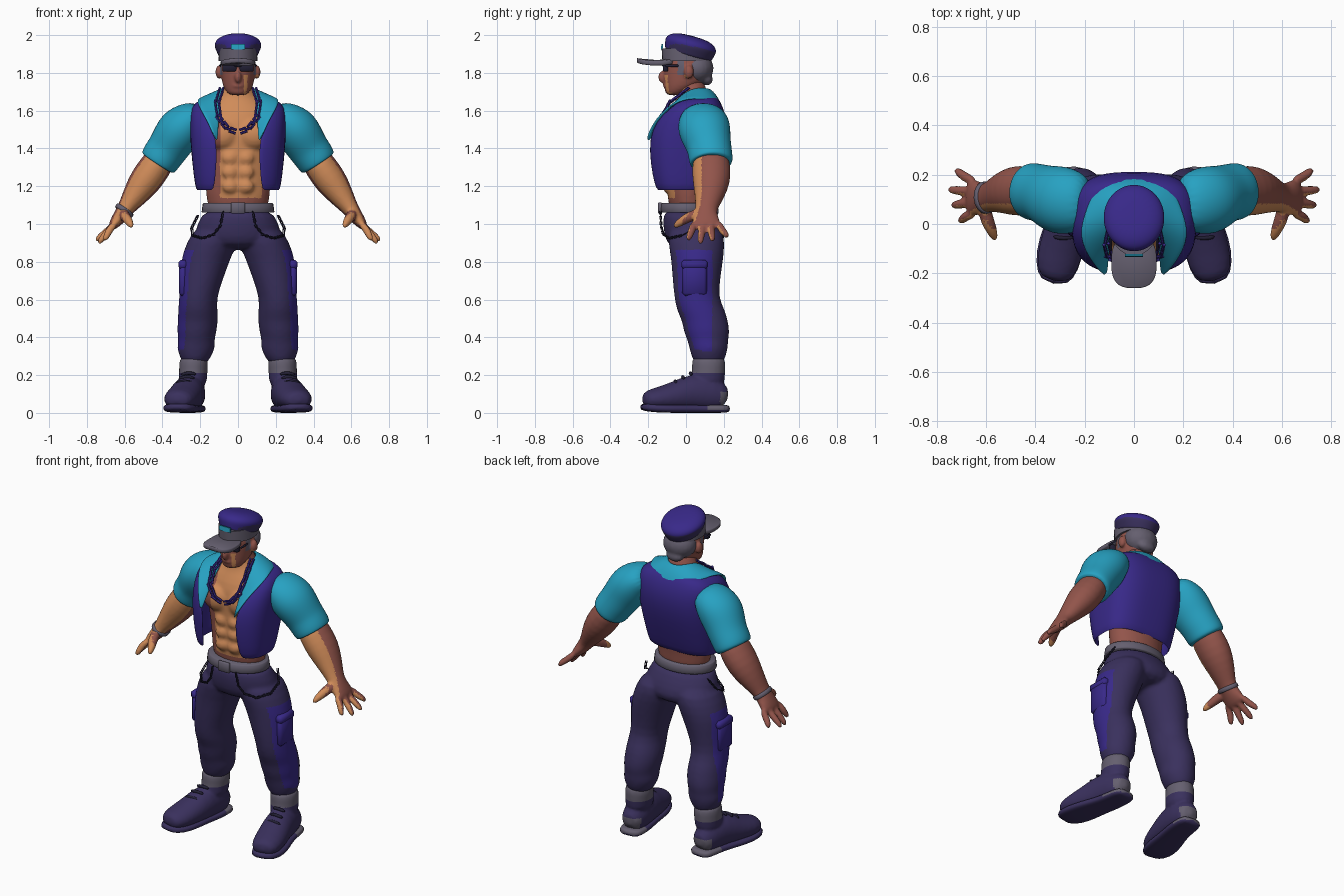
import bpy, bmesh, math
from mathutils import Vector, Matrix

cube = bpy.data.objects.get("Cube")
if cube:
    bpy.data.objects.remove(cube, do_unlink=True)


def material(name, *rgb):
    m = bpy.data.materials.new(name)
    m.use_nodes = True
    m.diffuse_color = (*rgb, 1)
    m.node_tree.nodes["Principled BSDF"].inputs["Base Color"].default_value = (*rgb, 1)
    return m


teal = material("teal cloth", .02, .36, .54)
blue = material("blue cloth", .04, .022, .25)
purple = material("dark purple cloth", .042, .03, .11)
grey = material("warm grey", .13, .115, .16)
tan = material("tan skin", .63, .26, .1)
brown = material("brown skin", .29, .09, .07)
black = material("near black", .016, .014, .035)

Y, Z = Vector((0, 1, 0)), Vector((0, 0, 1))


def spow(v, p):
    return math.copysign(abs(v) ** p, v)


def tube(bm, pts, n=16, p=1.0, up=Y, flat=False):
    """Closed loft through (x, y, z, side radius, up radius) rings."""
    centres = [Vector(q[:3]) for q in pts]
    rings = []
    for i, q in enumerate(pts):
        t = Z if flat else (centres[min(i + 1, len(pts) - 1)] - centres[max(i - 1, 0)]).normalized()
        u = (up - t * t.dot(up)).normalized()
        s = u.cross(t)
        ring = []
        for k in range(n):
            a = math.tau * k / n
            off = s * q[3] * spow(math.cos(a), p) + u * q[4] * spow(math.sin(a), p)
            ring.append(bm.verts.new(centres[i] + off))
        rings.append(ring)
    for r, s in zip(rings, rings[1:]):
        for k in range(n):
            bm.faces.new((r[k], r[(k + 1) % n], s[(k + 1) % n], s[k]))
    bm.faces.new(rings[0])
    bm.faces.new(rings[-1])


def sheet(bm, rows):
    """Open surface through rows of points."""
    grid = [[bm.verts.new(c) for c in row] for row in rows]
    for r, s in zip(grid, grid[1:]):
        for k in range(len(r) - 1):
            bm.faces.new((r[k], r[k + 1], s[k + 1], s[k]))


def ball(bm, loc, size):
    mat = Matrix.LocRotScale(Vector(loc), None, Vector(size))
    bmesh.ops.create_uvsphere(bm, u_segments=20, v_segments=12, radius=1, matrix=mat)


def box(bm, loc, size, tilt=0):
    mat = Matrix.LocRotScale(Vector(loc), Matrix.Rotation(tilt, 3, 'X'), Vector(size))
    bmesh.ops.create_cube(bm, size=1, matrix=mat)


def finish(name, bm, mats, rule=None, mirror=False, thick=0, sub=0, fuse=0, bevel=0):
    """Bake modifiers, then colour faces by rule(centre, normal)."""
    bmesh.ops.recalc_face_normals(bm, faces=bm.faces)
    me = bpy.data.meshes.new(name)
    bm.to_mesh(me)
    bm.free()
    ob = bpy.data.objects.new(name, me)
    bpy.context.collection.objects.link(ob)
    if mirror:
        ob.modifiers.new("mirror", 'MIRROR').use_clip = True
    if thick:
        ob.modifiers.new("solid", 'SOLIDIFY').thickness = thick
    if bevel:
        ob.modifiers.new("bevel", 'BEVEL').width = bevel
    if sub:
        ob.modifiers.new("sub", 'SUBSURF').levels = sub
    if fuse:
        ob.modifiers.new("fuse", 'REMESH').voxel_size = fuse
        smooth = ob.modifiers.new("smooth", 'SMOOTH')
        smooth.factor, smooth.iterations = .5, 4
    done = bpy.data.meshes.new_from_object(ob.evaluated_get(bpy.context.evaluated_depsgraph_get()))
    ob.modifiers.clear()
    ob.data = done
    done.materials.clear()
    for m in mats:
        done.materials.append(m)
    for f in done.polygons:
        f.material_index = rule(f.center, f.normal) if rule else 0
    done.shade_smooth()
    done.set_sharp_from_angle(angle=math.radians(50))


# Bare torso with chest and stomach muscles
bm = bmesh.new()
tube(bm, [(0, .02, 1.05, .165, .11), (0, .01, 1.15, .168, .11), (0, .02, 1.3, .18, .125),
          (0, .03, 1.45, .215, .15), (0, .035, 1.55, .225, .145), (0, .04, 1.62, .19, .115),
          (0, .04, 1.67, .1, .085), (0, .025, 1.74, .07, .075), (0, .01, 1.78, .065, .07)], 24, flat=True)
for s in (-1, 1):
    ball(bm, (s * .085, -.085, 1.475), (.092, .055, .08))
    for z in (1.35, 1.275, 1.2):
        ball(bm, (s * .042, -.1, z), (.042, .024, .036))


def chest(c, n):
    return int(n.y > -.35 or c.x < -.095 or c.x > .125 or c.z < 1.135)


finish("torso", bm, [tan, brown], chest, sub=1, fuse=.011)

# Head with nose, brow, lips and ears
bm = bmesh.new()
tube(bm, [(0, -.065, 1.68, .045, .037), (0, -.05, 1.7, .062, .062), (0, -.02, 1.73, .082, .097),
          (0, 0, 1.78, .09, .122), (0, .005, 1.84, .096, .127), (0, .01, 1.9, .094, .122)], 20, flat=True)
ball(bm, (0, -.126, 1.778), (.018, .022, .032))
ball(bm, (0, -.112, 1.85), (.07, .02, .013))
ball(bm, (0, -.108, 1.732), (.032, .014, .012))
for s in (-1, 1):
    ball(bm, (s * .1, .015, 1.805), (.02, .026, .036))


def face(c, n):
    if c.z > 1.79 and abs(c.x) > .075 and -.045 < c.y < -.012:
        return 2
    return 0 if .3 < n.x < .7 and n.y < -.3 and c.x > .03 and c.z < 1.79 else 1


finish("head", bm, [tan, brown, grey], face, sub=1, fuse=.007)

bm = bmesh.new()
ball(bm, (0, .058, 1.825), (.1, .088, .085))
ball(bm, (0, .11, 1.765), (.055, .032, .032))
finish("hair", bm, [grey], fuse=.009)

# Sunglasses
bm = bmesh.new()
box(bm, (.045, -.108, 1.83), (.075, .028, .045))
box(bm, (.095, -.075, 1.838), (.01, .07, .014))
box(bm, (.006, -.12, 1.838), (.03, .012, .012))
finish("sunglasses", bm, [black], mirror=True, bevel=.006)

# Peaked cap
bm = bmesh.new()
tube(bm, [(0, 0, -.028, .1, .122), (0, 0, -.005, .108, .13), (0, 0, .022, .121, .138), (0, 0, .045, .127, .141),
          (0, 0, .07, .112, .124), (0, 0, .09, .06, .07)], 24, flat=True)
bmesh.ops.transform(bm, verts=bm.verts,
                    matrix=Matrix.Translation((0, .015, 1.908)) @ Matrix.Rotation(-.27, 4, 'X'))
finish("cap_crown", bm, [blue, purple], lambda c, n: int(n.z < -.12), sub=2)
bm = bmesh.new()
tube(bm, [(0, .005, 1.862, .103, .13), (0, -.002, 1.93, .1, .127)], 32, flat=True)
finish("cap_band", bm, [grey])
bm = bmesh.new()
tube(bm, [(0, -.155, z, .092, .105) for z in (1.855, 1.88)], 32, .7, flat=True)
for v in bm.verts:
    v.co.z -= 1.8 * v.co.x ** 2
finish("cap_peak", bm, [grey], bevel=.004)
bm = bmesh.new()
box(bm, (0, -.127, 1.938), (.075, .009, .028), -.1)
finish("cap_badge", bm, [teal])

# Open vest: half rings from the back middle to the front edge, mirrored
bm = bmesh.new()
rows = []
for z, front, back, rx, edge in ((1.175, -.17, .13, .222, .13), (1.25, -.19, .155, .235, .12),
                                 (1.4, -.207, .2, .25, .11), (1.5, -.195, .215, .255, .13),
                                 (1.58, -.155, .21, .255, .17), (1.645, -.08, .185, .24, .2),
                                 (1.675, -.02, .16, .15, .1)):
    end = math.pi - math.asin((edge / rx) ** (1 / .7))
    mid, ry = (front + back) / 2, (back - front) / 2
    rows.append([(rx * spow(math.sin(end * k / 16), .7), mid + ry * spow(math.cos(end * k / 16), .7), z)
                 for k in range(17)])
sheet(bm, rows)
finish("vest", bm, [blue], mirror=True, thick=.014, sub=1)

# Wide shirt collar
bm = bmesh.new()
inner = [(0, .135, 1.715), (.075, .09, 1.73), (.088, .0, 1.715), (.09, -.07, 1.64), (.1, -.14, 1.54), (.105, -.2, 1.44)]
outer = [(0, .2, 1.61), (.15, .185, 1.635), (.19, .08, 1.675), (.235, -.05, 1.665), (.165, -.17, 1.56), (.115, -.215, 1.45)]
sheet(bm, [[Vector(a).lerp(Vector(b), t) + Z * .02 * math.sin(t * math.pi) * (1 - k / 5)
            for k, (a, b) in enumerate(zip(inner, outer))] for t in (0, .33, .67, 1)])
finish("collar", bm, [teal], mirror=True, thick=.014, sub=2)

# Sleeves with a rolled cuff
bm = bmesh.new()
tube(bm, [(.18, .09, 1.59, .06, .09), (.24, .09, 1.56, .1, .13), (.305, .095, 1.505, .127, .143),
          (.35, .115, 1.435, .115, .125), (.375, .125, 1.395, .11, .118), (.405, .13, 1.355, .108, .118),
          (.422, .135, 1.325, .104, .115), (.427, .135, 1.318, .09, .1)], 20)
finish("sleeves", bm, [teal], mirror=True, sub=2)

# Forearms and hands
bm = bmesh.new()
tube(bm, [(.38, .13, 1.39, .08, .09), (.44, .135, 1.3, .088, .105), (.49, .135, 1.23, .09, .103),
          (.54, .125, 1.16, .072, .083), (.585, .11, 1.095, .05, .062), (.61, .105, 1.06, .042, .058),
          (.64, .105, 1.02, .035, .075), (.675, .11, .975, .022, .08)])
for root, tip, x, z in ((.045, .01, .71, .91), (.09, .075, .74, .893), (.13, .14, .752, .905), (.17, .22, .725, .925)):
    tube(bm, [(.645, root, 1.01, .022, .022), (.685, root * .6 + tip * .4, .965, .022, .022),
              (x - .015, root * .2 + tip * .8, z + .025, .02, .02), (x, tip, z, .011, .011)], 8)
tube(bm, [(.61, .08, 1.06, .03, .03), (.598, .02, 1.04, .032, .032), (.575, -.03, 1.01, .025, .025),
          (.56, -.068, .982, .014, .014)], 8, up=Z)
finish("arms", bm, [tan, brown], lambda c, n: int(n.y > -.47 and c.y > -.02), mirror=True, sub=1, fuse=.008)
bm = bmesh.new()
tube(bm, [(-.595, .108, 1.08, .054, .066), (-.609, .106, 1.06, .053, .066)])
finish("bracelet", bm, [grey], bevel=.004)

# Trousers
bm = bmesh.new()
tube(bm, [(0, .005, 1.09, .182, .13), (0, .03, 1.0, .215, .152), (0, .05, .93, .24, .166),
          (0, .05, .86, .18, .13)], 24, flat=True)
for s in (-1, 1):
    tube(bm, [(s * x, y, z, a, b) for x, y, z, a, b in (
        (.11, .05, 1.0, .11, .145), (.137, .055, .9, .137, .152), (.17, .06, .82, .132, .14),
        (.193, .055, .71, .116, .128), (.212, .055, .61, .1, .118), (.213, .08, .54, .106, .13),
        (.212, .1, .49, .107, .122), (.218, .11, .43, .106, .124), (.22, .115, .385, .095, .108),
        (.222, .12, .345, .104, .104), (.225, .12, .3, .085, .092), (.23, .12, .25, .06, .07))], 20, flat=True)


def trouser(c, n):
    return int(n.x * spow(c.x, 0) > .65 and .33 < c.z < .86 and c.y < .14)


finish("trousers", bm, [purple, blue], trouser, sub=1, fuse=.011)
bm = bmesh.new()
box(bm, (.29, .045, .71), (.045, .13, .18))
box(bm, (.291, .045, .785), (.05, .14, .05))
finish("cargo_pockets", bm, [blue], mirror=True, bevel=.014)

# Belt and buckle
bm = bmesh.new()
tube(bm, [(0, .005, 1.06, .193, .142), (0, .005, 1.11, .187, .136)], 32, flat=True)
box(bm, (0, -.137, 1.085), (.075, .02, .06))
finish("belt", bm, [grey], bevel=.004)


def chain(name, path, size, mat):
    """Links, alternately turned, along a path."""
    bm = bmesh.new()
    path = [Vector(q) for q in path]
    k = 0
    for a, b in zip(path, path[1:]):
        steps = max(2, round((b - a).length / (size * 1.5)))
        for j in range(steps):
            d, c = (b - a).normalized(), a.lerp(b, j / steps)
            side = d.cross(Y if k % 2 else Z).normalized() * size * .5
            for w in (-1, 1):
                r = size * .36
                tube(bm, [(*(c - d * size + side * w), r, r), (*(c + d * size + side * w), r, r)], 6, up=Z + Y * .3)
            k += 1
    finish(name, bm, [mat], mirror=True)


chain("necklace", [(.09, .0, 1.71), (.11, -.09, 1.64), (.098, -.135, 1.56), (.055, -.15, 1.505), (.0, -.15, 1.485)], .019, blue)
chain("belt_chains", [(.08, -.135, 1.06), (.095, -.132, .99), (.13, -.12, .945), (.19, -.09, .925),
                      (.24, -.02, .94), (.245, .05, .98), (.21, .09, 1.05)], .009, black)

# Boots, laces and soles
bm = bmesh.new()
tube(bm, [(.235, .12, .31, .074, .088), (.235, .12, .25, .08, .092), (.237, .12, .22, .075, .088),
          (.24, .11, .12, .08, .1)], flat=True)
tube(bm, [(.24, .225, .07, .055, .06), (.245, .14, .1, .08, .1), (.262, .03, .108, .087, .105),
          (.285, -.06, .085, .092, .08), (.31, -.16, .072, .092, .062), (.325, -.235, .065, .062, .045)], up=Z)
for v in bm.verts:
    v.co.z = max(v.co.z, .025)


def boot(c, n):
    return int(c.z > .215 or (c.y > .18 and c.z < .11))


finish("boots", bm, [purple, grey], boot, mirror=True, sub=1, fuse=.009)
bm = bmesh.new()
for y, z in ((.03, .215), (-.01, .195), (-.05, .172)):
    tube(bm, [(.225 - y * .2, y, z - .012, .01, .01), (.27 - y * .3, y - .01, z, .01, .01),
              (.315 - y * .3, y, z - .014, .01, .01)], 8)
finish("laces", bm, [black], mirror=True, sub=1)
bm = bmesh.new()
tube(bm, [(.24, .235, .022, .055, .02), (.243, .19, .022, .075, .022), (.25, .1, .022, .078, .022),
          (.27, .02, .022, .08, .022), (.295, -.08, .022, .095, .022), (.312, -.17, .024, .092, .022),
          (.326, -.245, .034, .057, .02)], 16, .6, up=Z)
finish("soles", bm, [purple, grey], lambda c, n: int(c.y > .12 and c.z > .015), mirror=True, sub=1)
